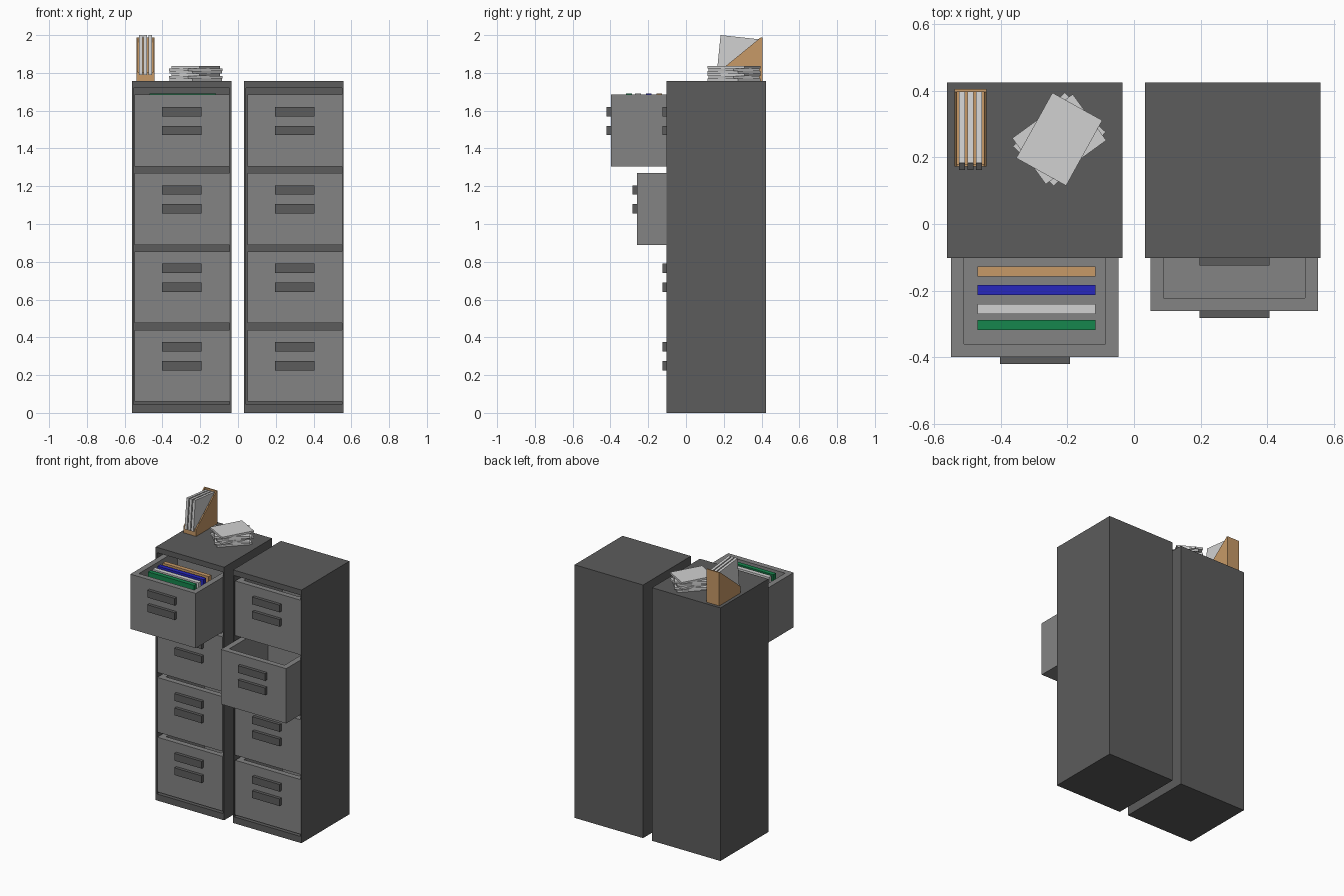
import bpy, bmesh, math
from mathutils import Matrix, Vector

if "Cube" in bpy.data.objects:
    bpy.data.objects.remove(bpy.data.objects["Cube"])


def material(name, r, g, b):
    m = bpy.data.materials.new(name)
    m.diffuse_color = (r, g, b, 1)
    m.use_nodes = True
    m.node_tree.nodes["Principled BSDF"].inputs["Base Color"].default_value = m.diffuse_color
    return m


DARK = material("dark grey metal", 0.107, 0.107, 0.107)
GREY = material("grey metal", 0.23, 0.23, 0.23)
PAPER = material("paper white", 0.64, 0.64, 0.64)
TAN = material("tan card", 0.57, 0.32, 0.135)
BLUE = material("blue card", 0.02, 0.02, 0.52)
GREEN = material("green card", 0.008, 0.24, 0.075)


def finish(name, bm, mat):
    bmesh.ops.recalc_face_normals(bm, faces=bm.faces[:])
    me = bpy.data.meshes.new(name)
    bm.to_mesh(me)
    bm.free()
    me.materials.append(mat)
    ob = bpy.data.objects.new(name, me)
    bpy.context.collection.objects.link(ob)
    return ob


def box_mesh(lo, hi):
    lo, hi = Vector(lo), Vector(hi)
    bm = bmesh.new()
    bmesh.ops.create_cube(bm, size=1)
    for v in bm.verts:
        v.co = [(lo[i] + hi[i]) / 2 + v.co[i] * (hi[i] - lo[i]) for i in range(3)]
    bm.normal_update()
    return bm


def box(name, lo, hi, mat):
    return finish(name, box_mesh(lo, hi), mat)


def open_box(name, lo, hi, ilo, ihi, axis, side, mat):
    """Box hollowed from one face; ilo/ihi are the limits of the cavity."""
    bm = box_mesh(lo, hi)
    face = max(bm.faces, key=lambda f: f.normal[axis] * side)
    bmesh.ops.inset_individual(bm, faces=[face], thickness=0.004)
    for v in face.verts:
        for i in range(3):
            if i != axis:
                v.co[i] = ilo[i] if v.co[i] < (lo[i] + hi[i]) / 2 else ihi[i]
    inner = bmesh.ops.extrude_discrete_faces(bm, faces=[face])["faces"][0]
    for v in inner.verts:
        v.co[axis] = ilo[axis] if side > 0 else ihi[axis]
    return finish(name, bm, mat)


def prism(name, profile, x0, x1, mat):
    """Extrude a (y, z) profile along x."""
    bm = bmesh.new()
    f = bm.faces.new([bm.verts.new((x0, y, z)) for y, z in profile])
    ext = bmesh.ops.extrude_face_region(bm, geom=[f])["geom"]
    for v in ext:
        if isinstance(v, bmesh.types.BMVert):
            v.co.x = x1
    return finish(name, bm, mat)


FRONT, BACK, TOP = -0.102, 0.424, 1.757

# cabinets with their four drawers each; pulled[] is the slide of each drawer
for side, cx, pulled in (("left", -0.298, [0, 0, 0, 0.296]),
                         ("right", 0.296, [0, 0, 0.158, 0])):
    open_box(side + "_cabinet", (cx - 0.263, FRONT, 0), (cx + 0.263, BACK, TOP),
             (cx - 0.254, 0, 0.045), (cx + 0.254, BACK - 0.012, 1.72), 1, -1, DARK)
    dx = cx + (0.001 if side == "left" else 0.005)
    for i, slide in enumerate(pulled):
        z = 0.06 + 0.415 * i
        y = FRONT - slide
        open_box(f"{side}_drawer_{i + 1}",
                 (dx - 0.251, y, z), (dx + 0.251, y + 0.50, z + 0.38),
                 (dx - 0.212, y + 0.038, z + 0.035), (dx + 0.212, y + 0.462, 0),
                 2, 1, GREY)
        # label holder above, pull below
        for part, hz in (("label_holder", 0.265), ("pull", 0.165)):
            box(f"{side}_{part}_{i + 1}", (dx - 0.105, y - 0.022, z + hz),
                (dx + 0.105, y, z + hz + 0.05), DARK)

# hanging folders in the open top drawer
for name, y, mat in (("tan_folder", -0.142, TAN), ("blue_folder", -0.198, BLUE),
                     ("white_folder", -0.254, PAPER), ("green_folder", -0.302, GREEN)):
    box(name, (-0.469, y - 0.015, 1.345), (-0.116, y + 0.015, 1.691), mat)

# magazine holder: sloped sides, low front lip, tall back, floor
Y0, Y1, X0, X1, T = 0.172, 0.404, -0.538, -0.442, 0.008
sides = [(Y0, TOP), (Y1, TOP), (Y1, 1.988), (Y1 - 0.008, 1.988), (Y0, 1.805)]
prism("holder_left_side", sides, X0, X0 + T, TAN)
prism("holder_right_side", sides, X1 - T, X1, TAN)
box("holder_lip", (X0 + T, Y0, TOP), (X1 - T, Y0 + T, 1.805), TAN)
box("holder_back", (X0 + T, Y1 - T, TOP), (X1 - T, Y1, 1.988), TAN)
box("holder_floor", (X0 + T, Y0 + T, TOP), (X1 - T, Y1 - T, TOP + T), TAN)

# booklets leaning in the holder
lean = [(0.162, 1.79), (0.373, 1.768), (0.395, 1.977), (0.183, 2.0)]
for i in range(3):
    x = -0.515 + 0.025 * i
    prism(f"booklet_{i + 1}", lean, x - 0.009, x + 0.009, PAPER)

# loose stack of paper bundles, each twisted
H = 0.08 / 6
for i, angle in enumerate((-44, -54, -29, -44, -54, -29)):
    ob = box(f"paper_bundle_{i + 1}", (-0.0855, -0.112, 0), (0.0855, 0.112, H), PAPER)
    ob.data.transform(Matrix.Translation((-0.224, 0.254, TOP + H * i))
                      @ Matrix.Rotation(math.radians(angle), 4, "Z"))
